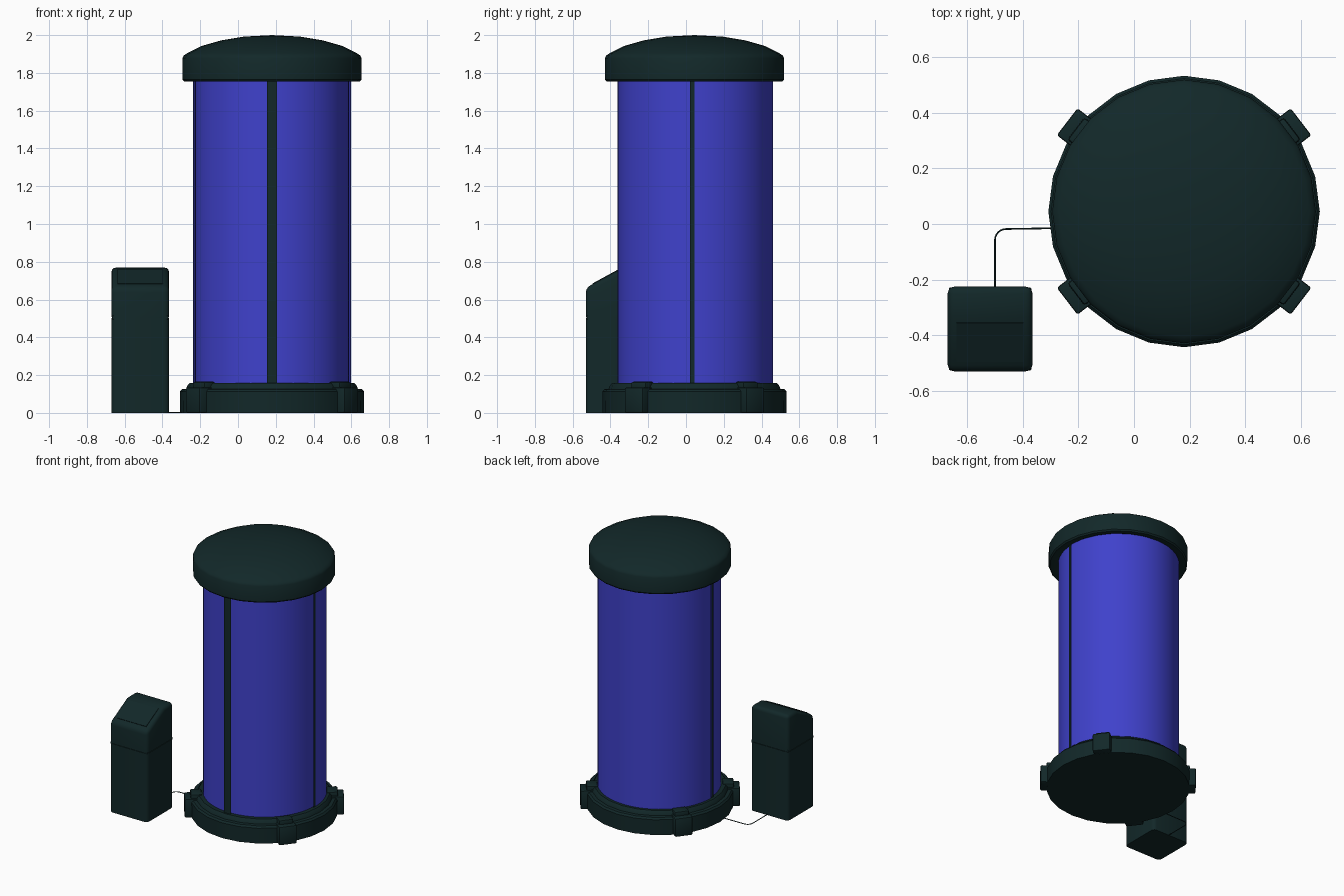
import bpy, bmesh, math
from mathutils import Matrix, Vector

if "Cube" in bpy.data.objects:
    bpy.data.objects.remove(bpy.data.objects["Cube"])

CX, CY = 0.18, 0.045          # axis of the tube


def material(name, colour):
    m = bpy.data.materials.new(name)
    m.diffuse_color = (*colour, 1)
    m.use_nodes = True
    m.node_tree.nodes["Principled BSDF"].inputs["Base Color"].default_value = m.diffuse_color
    return m


DARK = material("dark teal", (0.006, 0.021, 0.022))
BLUE = material("blue glass", (0.05, 0.053, 0.60))


def finish(bm, name, mat, angle=35):
    bmesh.ops.remove_doubles(bm, verts=bm.verts, dist=1e-5)
    bmesh.ops.recalc_face_normals(bm, faces=bm.faces)
    me = bpy.data.meshes.new(name)
    bm.to_mesh(me)
    bm.free()
    ob = bpy.data.objects.new(name, me)
    bpy.context.collection.objects.link(ob)
    me.materials.append(mat)
    bpy.ops.object.select_all(action='DESELECT')
    ob.select_set(True)
    bpy.context.view_layer.objects.active = ob
    bpy.ops.object.shade_smooth_by_angle(angle=math.radians(angle))
    return ob


def lathe(name, profile, mat, steps=24, start=0.0, sweep=360.0):
    """Spin a (radius, z) profile about the tube axis."""
    bm = bmesh.new()
    a = math.radians(start)
    vs = [bm.verts.new((CX + r * math.cos(a), CY + r * math.sin(a), z)) for r, z in profile]
    es = [bm.edges.new(p) for p in zip(vs, vs[1:])]
    bmesh.ops.spin(bm, geom=vs + es, cent=(CX, CY, 0), axis=(0, 0, 1),
                   angle=math.radians(sweep), steps=steps)
    return finish(bm, name, mat)


def block(name, size, centre, mat, turn=0.0, bevel=0.0):
    """Box turned about z, with optional bevelled edges."""
    bm = bmesh.new()
    bmesh.ops.create_cube(bm, size=1)
    bmesh.ops.scale(bm, vec=size, verts=bm.verts)
    if bevel:
        bmesh.ops.bevel(bm, geom=bm.edges[:], offset=bevel, segments=2,
                        affect='EDGES', profile=0.5)
    bmesh.ops.transform(bm, verts=bm.verts,
                        matrix=Matrix.Translation(centre) @ Matrix.Rotation(turn, 4, 'Z'))
    return finish(bm, name, mat)


# Stepped base with a groove around the inner collar
lathe("base", [(0, 0), (0.487, 0), (0.488, 0.112), (0.478, 0.125), (0.455, 0.127),
               (0.45, 0.142), (0.438, 0.157), (0.395, 0.157), (0, 0.157)], DARK)

# Domed cap with a rim and a lower lip
lathe("cap", [(0, 1.77), (0.40, 1.77), (0.435, 1.755), (0.465, 1.755), (0.474, 1.765),
              (0.474, 1.878), (0.467, 1.892), (0.45, 1.904), (0.375, 1.942),
              (0.27, 1.972), (0.15, 1.992), (0, 2.0)], DARK)

# Glass: narrower front doors and a wider back shell
lathe("front_glass", [(0.407, 0.15), (0.407, 1.775)], BLUE, 32, 180, 180)
lathe("back_glass", [(0.416, 0.15), (0.416, 1.775)], BLUE, 32, 0, 180)

# Door strips: wide in front, narrow at both sides
lathe("front_strip", [(0.39, 0.15), (0.424, 0.15), (0.424, 1.775), (0.39, 1.775)],
      DARK, 4, 270 - 3.7, 7.4)
bm_sides = [(0.39, 0.15), (0.417, 0.15), (0.417, 1.775), (0.39, 1.775)]
lathe("right_strip", bm_sides, DARK, 2, -3.2, 3.2)
lathe("left_strip", bm_sides, DARK, 2, 180, 3.2)

# Four clamps gripping the base
for i, a in enumerate((37.5, 142.5, 217.5, 322.5)):
    t = math.radians(a)
    c, s = math.cos(t), math.sin(t)
    block(f"clamp_{i + 1}", (0.105, 0.122, 0.134),
          (CX + 0.4775 * c, CY + 0.4775 * s, 0.068), DARK, t, 0.008)
    block(f"clamp_top_{i + 1}", (0.075, 0.10, 0.05),
          (CX + 0.4525 * c, CY + 0.4525 * s, 0.14), DARK, t, 0.01)

# Control post: profile in y and z, extruded across x, outer edges rounded
X0, X1 = -0.67, -0.365
Y0, Y1 = -0.53, -0.225


def post_part(name, profile, open_levels):
    bm = bmesh.new()
    f = bm.faces.new([bm.verts.new((X0, y, z)) for y, z in profile])
    ext = bmesh.ops.extrude_face_region(bm, geom=[f])
    bmesh.ops.translate(bm, vec=(X1 - X0, 0, 0),
                        verts=[v for v in ext['geom'] if isinstance(v, bmesh.types.BMVert)])
    bmesh.ops.recalc_face_normals(bm, faces=bm.faces)

    def rounded(e):
        a, b = e.verts
        flat = abs(a.co.z - b.co.z) < 1e-4
        ridge = flat and abs(a.co.y + 0.335) < 1e-3 and abs(b.co.y + 0.335) < 1e-3
        return not ridge and not (flat and any(abs(a.co.z - z) < 1e-4 for z in open_levels))

    bmesh.ops.bevel(bm, geom=[e for e in bm.edges if rounded(e)], offset=0.025,
                    segments=3, affect='EDGES', profile=0.5)
    return finish(bm, name, DARK)


post_part("post_body", [(Y0, 0), (Y1, 0), (Y1, 0.503), (Y0, 0.503)], (0, 0.503))
post_part("post_head", [(Y0, 0.507), (Y1, 0.507), (Y1, 0.77), (-0.335, 0.768), (Y0, 0.662)],
          (0.507,))
block("post_seam", (0.297, 0.297, 0.02), ((X0 + X1) / 2, (Y0 + Y1) / 2, 0.505), DARK, 0, 0.004)

# Thin panel on the slanted face
panel = block("post_panel", (0.24, 0.16, 0.006), (0, 0, 0), DARK)
slope = math.atan2(0.768 - 0.662, -0.335 - Y0)
panel.matrix_world = (Matrix.Translation(((X0 + X1) / 2, -0.425, 0.72))
                      @ Matrix.Rotation(slope, 4, 'X'))

# Cable along the floor with a rounded corner
curve = bpy.data.curves.new("cable", 'CURVE')
curve.dimensions = '3D'
curve.bevel_depth = 0.003
curve.bevel_resolution = 1
arc = [(-0.46 + 0.04 * math.cos(t), -0.058 + 0.04 * math.sin(t))
       for t in (math.pi - i * math.pi / 12 for i in range(7))]
points = [(-0.5, -0.24)] + arc + [(-0.28, -0.015)]
sp = curve.splines.new('POLY')
sp.points.add(len(points) - 1)
for p, (x, y) in zip(sp.points, points):
    p.co = (x, y, 0.003, 1)
cable = bpy.data.objects.new("cable", curve)
curve.materials.append(DARK)
bpy.context.collection.objects.link(cable)
